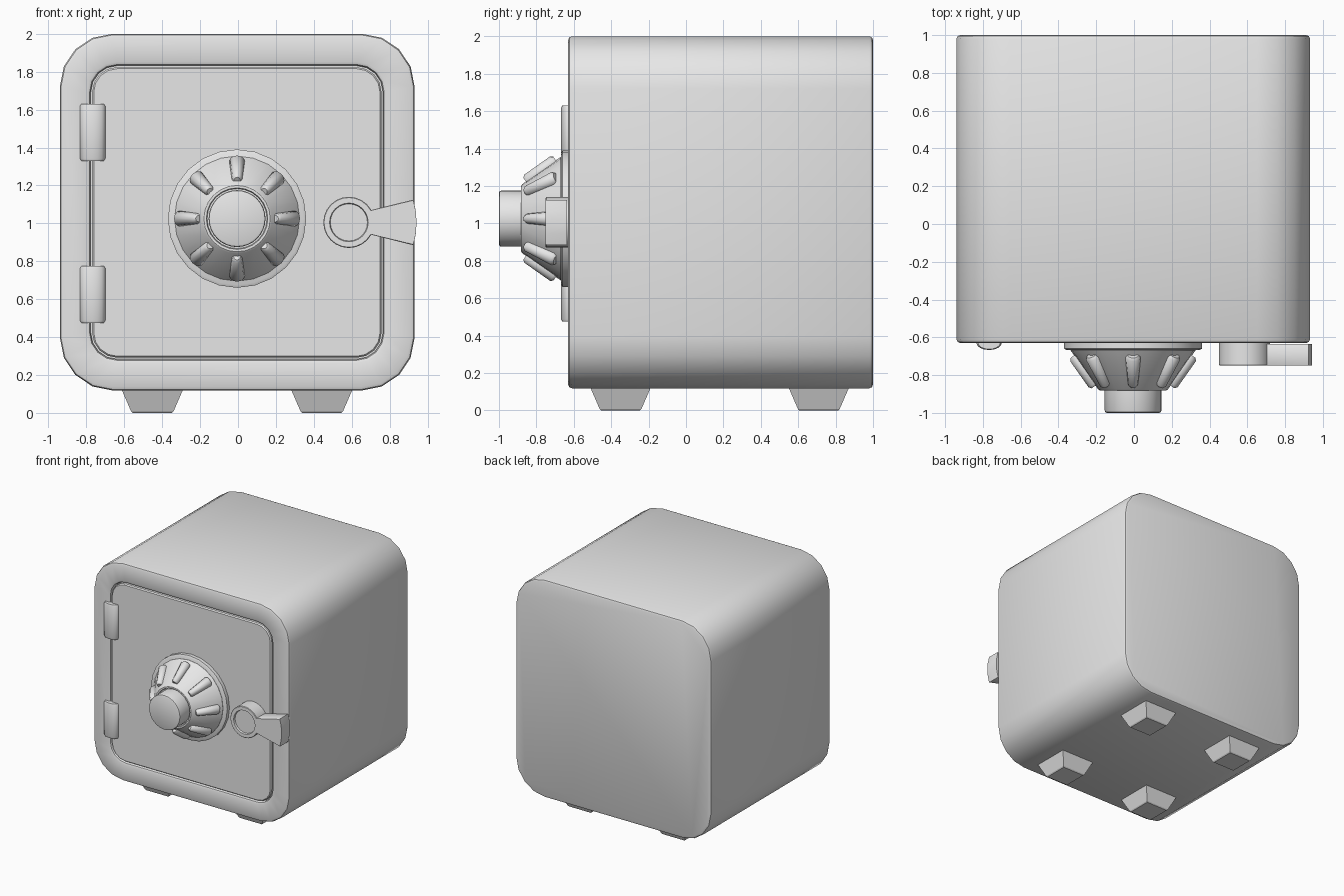
import bpy, bmesh
from math import sin, cos, pi, radians
from mathutils import Vector, Matrix

if "Cube" in bpy.data.objects:
    bpy.data.objects.remove(bpy.data.objects["Cube"])

grey = bpy.data.materials.new("plain grey")
grey.use_nodes = True
grey.diffuse_color = (0.8, 0.8, 0.8, 1)
grey.node_tree.nodes["Principled BSDF"].inputs["Base Color"].default_value = (0.8, 0.8, 0.8, 1)

FRONT = -0.63


def loft(name, rings, angle=35):
    """Skin a list of equal-length point rings and cap both ends."""
    bm = bmesh.new()
    loops = [[bm.verts.new(p) for p in ring] for ring in rings]
    n = len(loops[0])
    for a, b in zip(loops, loops[1:]):
        for i in range(n):
            j = (i + 1) % n
            bm.faces.new((a[i], a[j], b[j], b[i]))
    bm.faces.new(loops[0])
    bm.faces.new(loops[-1])
    bmesh.ops.recalc_face_normals(bm, faces=bm.faces)
    mesh = bpy.data.meshes.new(name)
    bm.to_mesh(mesh)
    bm.free()
    mesh.materials.append(grey)
    obj = bpy.data.objects.new(name, mesh)
    bpy.context.collection.objects.link(obj)
    bpy.ops.object.select_all(action="DESELECT")
    obj.select_set(True)
    bpy.context.view_layer.objects.active = obj
    bpy.ops.object.shade_smooth_by_angle(angle=radians(angle))
    return obj


def rounded(y, x0, x1, z0, z1, r, inset=0, seg=4):
    """Rounded rectangle ring facing the front."""
    pts = []
    corners = [(x1 - r, z1 - r), (x0 + r, z1 - r), (x0 + r, z0 + r), (x1 - r, z0 + r)]
    for k, (cx, cz) in enumerate(corners):
        for s in range(seg + 1):
            a = pi / 2 * (k + s / seg)
            pts.append(Vector((cx + (r - inset) * cos(a), y, cz + (r - inset) * sin(a))))
    return pts


def lathe(name, x, z, profile, n=24):
    """Round part turned about the front-back axis from (radius, y) pairs."""
    return loft(name, [[Vector((x + r * cos(2 * pi * i / n), y, z + r * sin(2 * pi * i / n)))
                        for i in range(n)] for r, y in profile])


# Body with rounded edges and a shallow door opening
outer = (-0.94, 0.932, 0.118, 2.0, 0.28)
hole = (-0.777, 0.765, 0.283, 1.832, 0.14)
body = [rounded(y, *outer, inset=i) for y, i in
        [(1.0, 0.02), (0.994, 0.006), (0.98, 0), (-0.61, 0), (-0.624, 0.006), (FRONT, 0.02)]]
body += [rounded(y, *hole, inset=i) for y, i in
         [(FRONT, -0.02), (-0.624, -0.006), (-0.61, 0), (-0.585, 0)]]
loft("body", body)

# Door plate
loft("door", [rounded(y, *hole, inset=i) for y, i in
              [(-0.58, 0.008), (-0.62, 0.008), (FRONT, 0.016)]])

# Hinges
for name, z0 in (("lower_hinge", 0.475), ("upper_hinge", 1.33)):
    rings = []
    for dz, s in ((0, 0.88), (0.012, 1), (0.288, 1), (0.3, 0.88)):
        rings.append([Vector((-0.767 + 0.067 * s * cos(a), FRONT + 0.037 * s * sin(a), z0 + dz))
                      for a in [2 * pi * i / 16 for i in range(16)]])
    loft(name, rings, 50)

# Combination dial
DX, DZ = -0.005, 1.025
lathe("dial_flange", DX, DZ, [(0.365, -0.62), (0.365, -0.66), (0.35, -0.668)])
lathe("dial_cone", DX, DZ, [(0.33, -0.65), (0.33, -0.67), (0.185, -0.875), (0.175, -0.882),
                            (0.162, -0.882), (0.158, -0.865)])
lathe("dial_knob", DX, DZ, [(0.15, -0.85), (0.15, -0.988), (0.147, -0.996), (0.138, -1.0)], 32)

# Grip ridges on the cone
normal = Vector((0, -0.581, 0.814))
start, end = Vector((0, -0.695, 0.311)), Vector((0, -0.855, 0.198))
for k in range(8):
    turn = Matrix.Translation((DX, 0, DZ)) @ Matrix.Rotation(k * pi / 4, 4, "Y")
    rings = []
    for t, s in ((0, 0.7), (0.07, 1), (0.93, 1), (1, 0.7)):
        w, h = (0.042 - 0.016 * t) * s, 0.036 * s
        base = start.lerp(end, t)
        rings.append([turn @ (base + Vector((w * cos(a), 0, 0)) + normal * h * sin(a))
                      for a in [2 * pi * i / 12 for i in range(12)]])
    loft(f"dial_ridge_{k + 1}", rings, 50)

# Handle hub with a recessed centre, and its flared arm
HX, HZ = 0.585, 1.005
lathe("handle_hub", HX, HZ, [(0.135, -0.62), (0.135, -0.746), (0.131, -0.75),
                             (0.102, -0.75), (0.098, -0.735)], 24)
arm = [(0.69, 0.062), (0.925, 0.12), (0.938, 0.06), (0.942, 0), (0.938, -0.06),
       (0.925, -0.12), (0.69, -0.062)]
loft("handle_arm", [[Vector((x, y, HZ + z * s)) for x, z in arm]
                    for y, s in ((-0.635, 0.97), (-0.639, 1), (-0.746, 1), (-0.75, 0.97))])

# Tapered feet
for side, x in (("right", -0.452), ("left", 0.442)):
    for end_name, y in (("front", -0.35), ("back", 0.71)):
        loft(f"{end_name}_{side}_foot",
             [[Vector((x + sx * w, y + sy * w, z)) for sx, sy in ((-1, -1), (1, -1), (1, 1), (-1, 1))]
              for z, w in ((0, 0.104), (0.008, 0.112), (0.13, 0.165))], 20)
